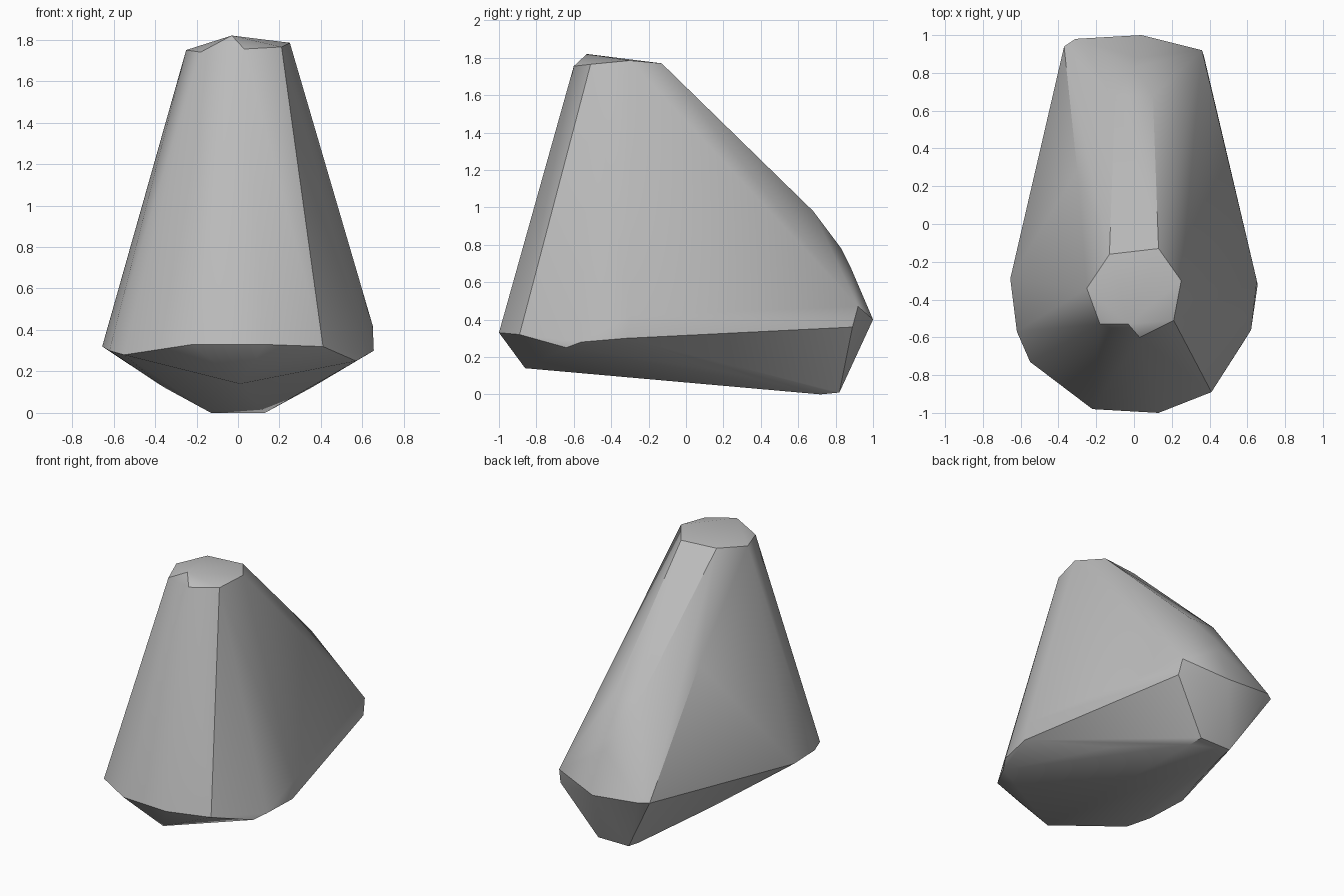
import bpy
import bmesh
import math

# Remove the default cube only
default_cube = bpy.data.objects.get("Cube")
if default_cube:
    bpy.data.objects.remove(default_cube, do_unlink=True)


def make_material(name, colour):
    material = bpy.data.materials.new(name)
    material.use_nodes = True
    material.diffuse_color = colour
    shader = next(node for node in material.node_tree.nodes if node.type == "BSDF_PRINCIPLED")
    shader.inputs["Base Color"].default_value = colour
    shader.inputs["Roughness"].default_value = 0.9
    return material


def both_sides(points):
    """Return the points together with their mirror images across the x = 0 plane."""
    return points + [(-x, y, z) for x, y, z in points]


def build_faceted_stone(name, corner_groups, material, smooth_angle):
    """Wrap a convex skin around groups of corners and shade its shallow edges smooth."""
    mesh = bpy.data.meshes.new(name)
    stone = bpy.data.objects.new(name, mesh)
    bpy.context.collection.objects.link(stone)

    bm = bmesh.new()
    for group in corner_groups:
        for corner in group:
            bm.verts.new(corner)
    hull = bmesh.ops.convex_hull(bm, input=bm.verts[:], use_existing_faces=False)
    inner = [item for item in hull["geom_interior"] if isinstance(item, bmesh.types.BMVert)]
    bmesh.ops.delete(bm, geom=inner, context="VERTS")
    bmesh.ops.recalc_face_normals(bm, faces=bm.faces[:])
    bm.to_mesh(mesh)
    bm.free()

    mesh.materials.append(material)
    bpy.ops.object.select_all(action="DESELECT")
    stone.select_set(True)
    bpy.context.view_layer.objects.active = stone
    bpy.ops.object.shade_smooth_by_angle(angle=smooth_angle)
    return stone


# Broken crown at the top
crown = [(-.25, -.34, 1.75), (-.13, -.16, 1.77), (.13, -.13, 1.77), (.25, -.3, 1.785),
         (.21, -.51, 1.765), (.03, -.6, 1.755), (-.03, -.53, 1.82), (-.18, -.53, 1.74)]

# Widest outline: rounded front and flanks
front_shoulder = [(-.55, -.73, .28), (-.22, -.98, .33), (.13, -1, .33), (.41, -.89, .32)]
flanks = [(.57, -.64, .25), (.62, -.56, .28), (.655, -.32, .3), (.65, -.3, .42),
          (-.62, -.57, .3), (-.655, -.29, .32)]

# Narrow tail and the sloping ridge that leads down to it
tail = [(.37, .89, .36), (.36, .92, .47), (.04, 1, .4), (-.31, .98, .43), (-.37, .94, .43)]
ridge = [(-.3, .28, 1.15), (0, .83, .78), (.02, .88, .68)] + both_sides([(.1, .68, .98)])

# Underside
keel = [(.01, -.86, .14)] + both_sides([(.36, .2, .125), (.13, .72, 0), (.12, .82, .01)])

stone_grey = make_material("stone grey", (.5, .5, .5, 1))
build_faceted_stone("boulder", [crown, front_shoulder, flanks, tail, ridge, keel],
                    stone_grey, math.radians(30))
